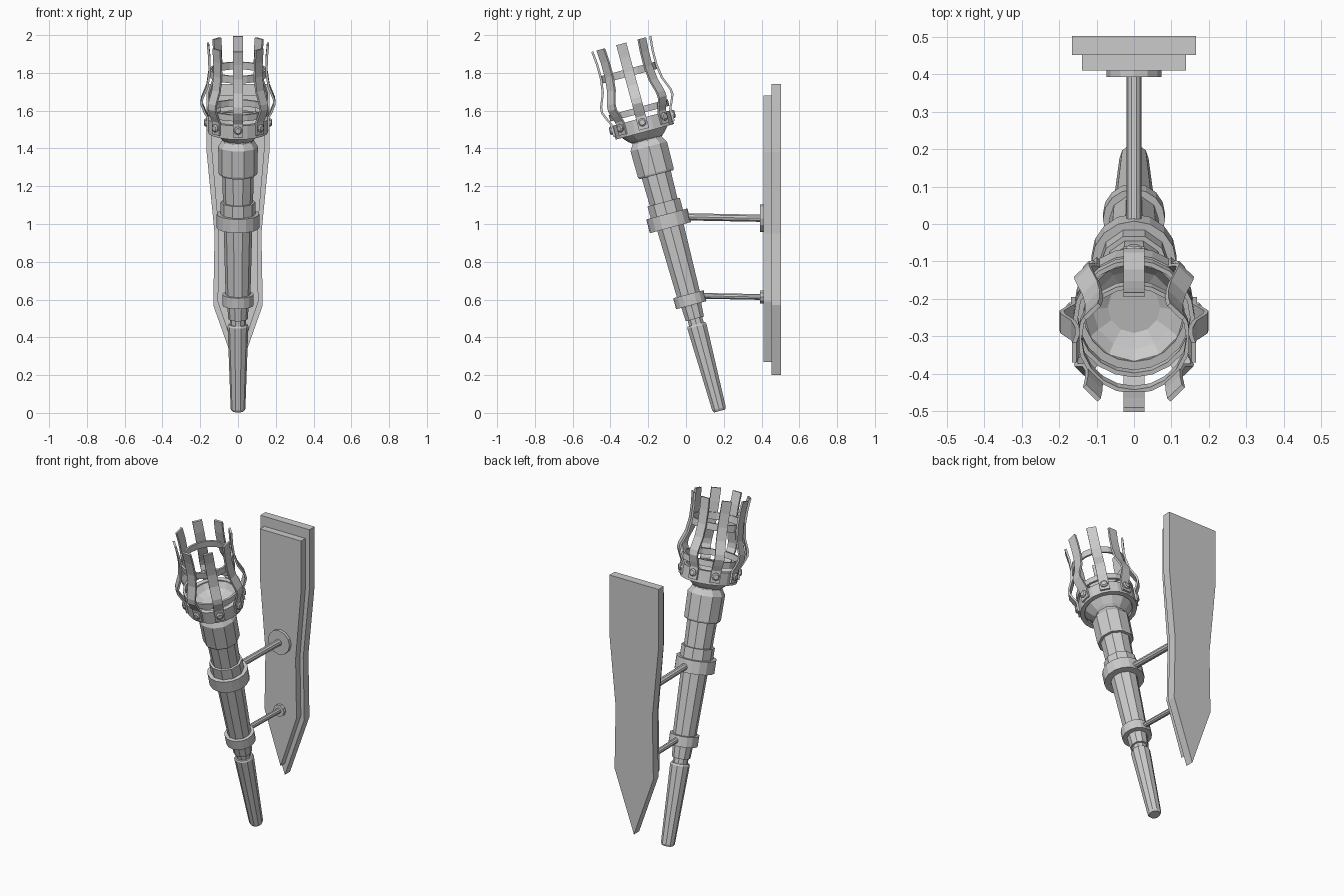
import bpy, bmesh
from math import radians, sin, cos, pi
from mathutils import Matrix, Vector

if "Cube" in bpy.data.objects:
    bpy.data.objects.remove(bpy.data.objects["Cube"])

# Torch frame: local z runs along the tilted shaft
TORCH = Matrix.Translation((0, 0.178, 0.01)) @ Matrix.Rotation(radians(15), 4, 'X')


def finish(name, bm, mat=Matrix()):
    bmesh.ops.recalc_face_normals(bm, faces=bm.faces)
    me = bpy.data.meshes.new(name)
    bm.to_mesh(me)
    bm.free()
    ob = bpy.data.objects.new(name, me)
    ob.matrix_world = mat
    bpy.context.collection.objects.link(ob)
    return ob


def lathe(name, profile, sides, closed=False, mat=TORCH):
    """Revolve (radius, height) points; open profiles get end caps."""
    bm = bmesh.new()
    rings = [[bm.verts.new((r * cos(2 * pi * i / sides), r * sin(2 * pi * i / sides), z))
              for i in range(sides)] for r, z in profile]
    pairs = list(zip(rings, rings[1:]))
    if closed:
        pairs.append((rings[-1], rings[0]))
    else:
        bm.faces.new(rings[0])
        bm.faces.new(rings[-1])
    for a, b in pairs:
        for i in range(sides):
            j = (i + 1) % sides
            bm.faces.new((a[i], a[j], b[j], b[i]))
    return finish(name, bm, mat)


def band(name, inner, outer, z0, z1, sides):
    return lathe(name, [(inner, z0), (outer, z0), (outer, z1), (inner, z1)], sides, True)


def prism(name, outline, depth, mat):
    """Extrude an outline in local xz along +y."""
    bm = bmesh.new()
    a = [bm.verts.new((x, 0, z)) for x, z in outline]
    b = [bm.verts.new((x, depth, z)) for x, z in outline]
    bm.faces.new(a)
    bm.faces.new(b)
    n = len(a)
    for i in range(n):
        j = (i + 1) % n
        bm.faces.new((a[i], a[j], b[j], b[i]))
    return finish(name, bm, mat)


def rod(name, p, q, radius, sides):
    p, q = Vector(p), Vector(q)
    d = q - p
    mat = Matrix.Translation(p) @ d.to_track_quat('Z', 'Y').to_matrix().to_4x4()
    return lathe(name, [(radius, 0), (radius, d.length)], sides, mat=mat)


# Wooden handle and shaft
lathe("handle", [(0.032, 0), (0.039, 0.012), (0.055, 0.465), (0.05, 0.475)], 10)
lathe("handle_neck", [(0.042, 0.46), (0.042, 0.52)], 10)
lathe("shaft", [(0.052, 0.505), (0.056, 0.57), (0.066, 0.64), (0.084, 1.31)], 10)
lathe("grip_block", [(0.098, 1.295), (0.103, 1.305), (0.105, 1.45), (0.086, 1.48),
                     (0.08, 1.515)], 10)

# Flared cup with a hollow top
lathe("cup", [(0.08, 1.485), (0.098, 1.5), (0.135, 1.54), (0.15, 1.6), (0.135, 1.6),
              (0.11, 1.57), (0.07, 1.55)], 12)

# Metal bands
band("lower_clamp", 0.055, 0.083, 0.58, 0.64, 16)
band("upper_clamp", 0.075, 0.113, 1.005, 1.08, 16)
band("shaft_sleeve", 0.07, 0.093, 1.07, 1.145, 10)
band("cup_collar", 0.135, 0.16, 1.53, 1.605, 20)
band("cage_lower_ring", 0.15, 0.162, 1.63, 1.665, 20)
band("cage_upper_ring", 0.14, 0.151, 1.835, 1.875, 20)

# Basket straps and their rivets
STRAP = [(0.168, 1.545), (0.168, 1.615), (0.183, 1.645), (0.199, 1.685), (0.196, 1.715),
         (0.168, 1.785), (0.157, 1.86), (0.158, 1.94), (0.165, 2.012)]
outline = STRAP + [(r - 0.012, z) for r, z in reversed(STRAP)]
for k in range(8):
    turn = TORCH @ Matrix.Rotation(k * pi / 4, 4, 'Z')
    prism(f"cage_strap_{k}", outline, 0.055, turn @ Matrix.Translation((0, -0.0275, 0)))
    lathe(f"rivet_{k}", [(0.022, 0), (0.022, 0.014), (0.015, 0.02)], 8,
          mat=turn @ Matrix.Translation((0.16, 0, 1.582)) @ Matrix.Rotation(pi / 2, 4, 'Y'))

# Wall plates: right-hand outline, mirrored
for name, half, y, depth in (
        ("wall_plate_back", [(0.166, 1.74), (0.166, 1.38), (0.124, 0.95), (0.131, 0.57)], 0.452, 0.05),
        ("wall_plate_front", [(0.139, 1.68), (0.139, 1.38), (0.102, 0.95), (0.108, 0.59)], 0.41, 0.045)):
    tip = (0, 0.2 if "back" in name else 0.27)
    full = half + [tip] + [(-x, z) for x, z in reversed(half)]
    prism(name, full, depth, Matrix.Translation((0, y, 0)))

# Wall brackets with mounting flanges
rod("upper_arm", (0, 0.0, 1.038), (0, 0.42, 1.03), 0.02, 10)
rod("lower_arm", (0, 0.08, 0.62), (0, 0.42, 0.613), 0.016, 10)
rod("upper_flange", (0, 0.392, 1.03), (0, 0.415, 1.03), 0.073, 12)
rod("lower_flange", (0, 0.392, 0.613), (0, 0.415, 0.613), 0.036, 10)
